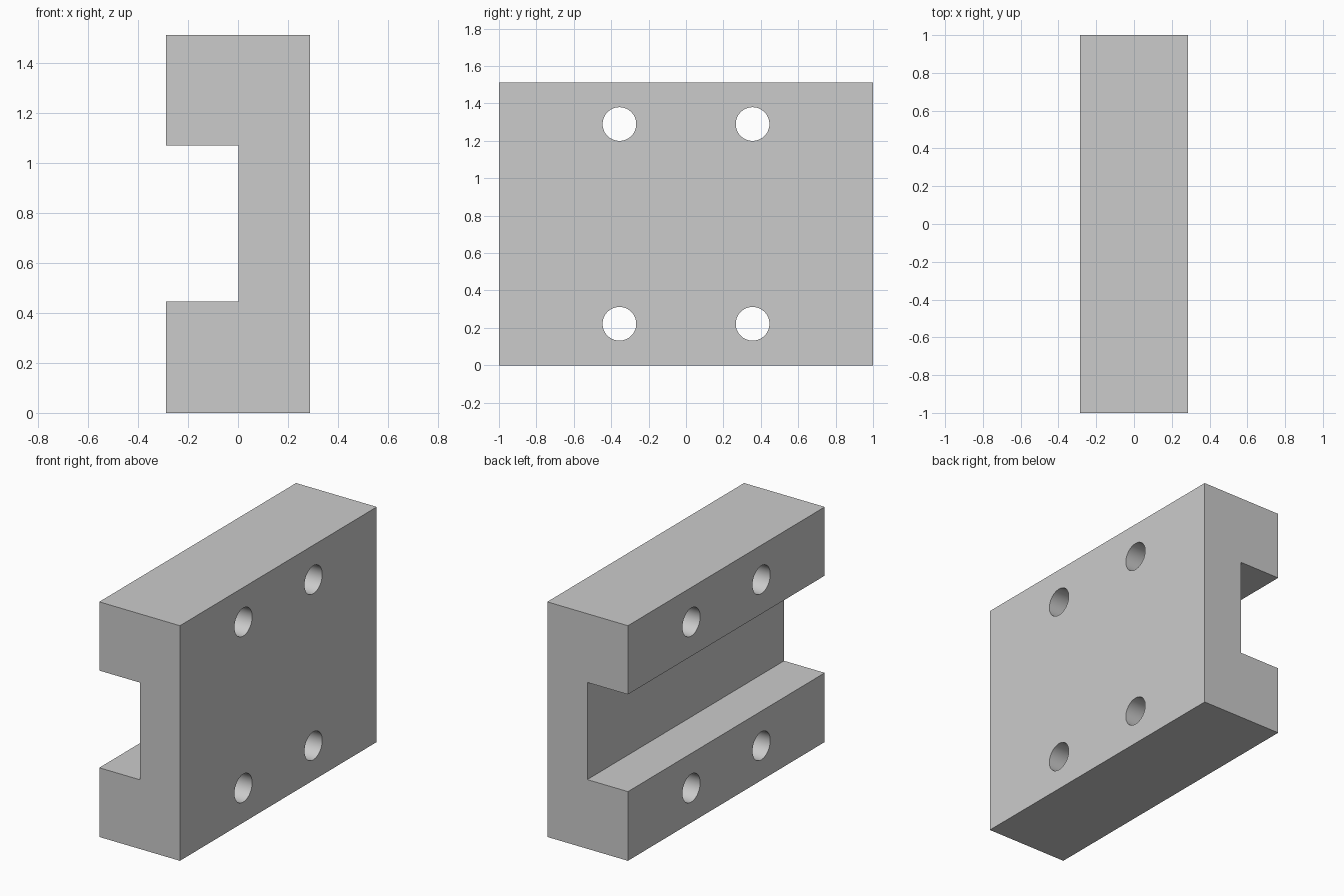
import bpy
import bmesh
import math

HALF_X, HALF_Y, HEIGHT = 0.287, 1.0, 1.512
SLOT_LOW, SLOT_HIGH, SLOT_X = 0.445, 1.07, 0.002
HOLE_R, HOLE_Y, HOLE_Z = 0.09, 0.356, (0.222, 1.29)

default = bpy.data.objects.get("Cube")
if default:
    bpy.data.objects.remove(default, do_unlink=True)

# Plain grey metal
grey = bpy.data.materials.new("grey metal")
grey.use_nodes = True
colour = (0.6, 0.6, 0.6, 1)
grey.diffuse_color = colour
grey.node_tree.nodes["Principled BSDF"].inputs["Base Color"].default_value = colour


def extrude_profile(name, points):
    """Extrude an XZ outline along the whole depth of the block."""
    mesh = bpy.data.meshes.new(name)
    bm = bmesh.new()
    face = bm.faces.new([bm.verts.new((x, -HALF_Y, z)) for x, z in points])
    result = bmesh.ops.extrude_face_region(bm, geom=[face])
    moved = [v for v in result["geom"] if isinstance(v, bmesh.types.BMVert)]
    bmesh.ops.translate(bm, vec=(0, 2 * HALF_Y, 0), verts=moved)
    bmesh.ops.recalc_face_normals(bm, faces=bm.faces)
    bm.to_mesh(mesh)
    bm.free()
    obj = bpy.data.objects.new(name, mesh)
    bpy.context.collection.objects.link(obj)
    return obj


# Block with a rectangular channel along its right side
block = extrude_profile("slotted_block", [
    (-HALF_X, 0), (HALF_X, 0), (HALF_X, HEIGHT), (-HALF_X, HEIGHT),
    (-HALF_X, SLOT_HIGH), (SLOT_X, SLOT_HIGH),
    (SLOT_X, SLOT_LOW), (-HALF_X, SLOT_LOW)])
block.data.materials.append(grey)

# Four through holes, two in each rail
for z in HOLE_Z:
    for y in (-HOLE_Y, HOLE_Y):
        bpy.ops.mesh.primitive_cylinder_add(
            vertices=64, radius=HOLE_R, depth=1,
            location=(0, y, z), rotation=(0, math.pi / 2, 0))
        cutter = bpy.context.object
        cutter.name = "hole_cutter"
        cutter.hide_render = True
        cutter.data.materials.append(grey)

        cut = block.modifiers.new("bolt_hole", "BOOLEAN")
        cut.operation = "DIFFERENCE"
        cut.solver = "EXACT"
        cut.object = cutter
        bpy.ops.object.select_all(action="DESELECT")
        block.select_set(True)
        bpy.context.view_layer.objects.active = block
        bpy.ops.object.modifier_apply(modifier=cut.name)
        bpy.data.objects.remove(cutter, do_unlink=True)

# Smooth hole walls, crisp block edges
bpy.ops.object.shade_smooth_by_angle(angle=math.radians(30))
